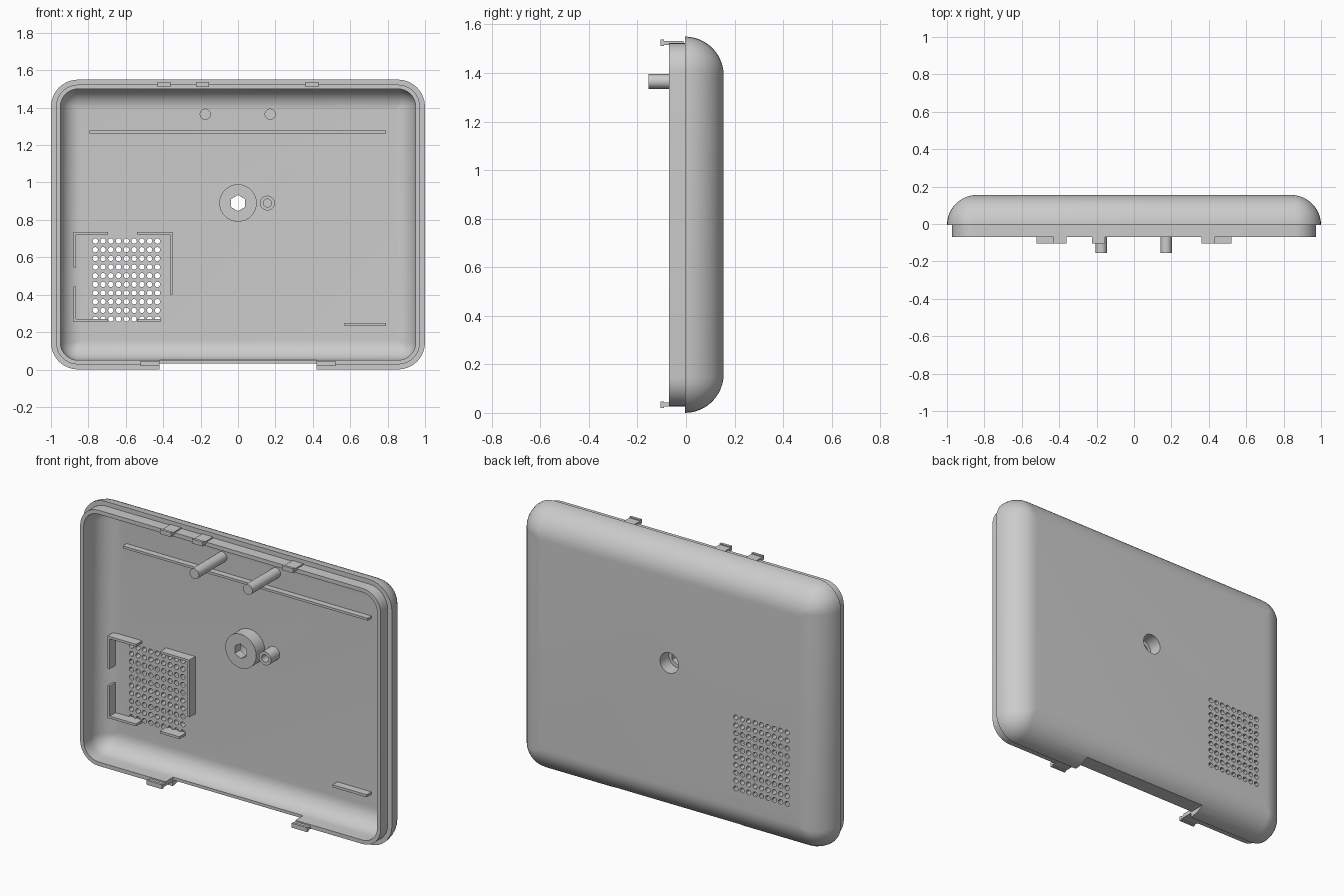
import bpy, bmesh, math
from mathutils import Matrix, Vector

if "Cube" in bpy.data.objects:
    bpy.data.objects.remove(bpy.data.objects["Cube"])

HX, HZ, RIM_R = 1.0, 0.775, 0.145     # half width, half height, corner radius
SEAM, FLOOR = -0.005, 0.105           # y of the rim seam and of the inner floor


def finish(bm, name):
    bmesh.ops.recalc_face_normals(bm, faces=bm.faces[:])
    me = bpy.data.meshes.new(name)
    bm.to_mesh(me)
    bm.free()
    ob = bpy.data.objects.new(name, me)
    bpy.context.collection.objects.link(ob)
    return ob


def add_box(bm, x0, x1, y0, y1, z0, z1):
    m = Matrix.Translation(((x0 + x1) / 2, (y0 + y1) / 2, (z0 + z1) / 2))
    m = m @ Matrix.Diagonal((x1 - x0, y1 - y0, z1 - z0, 1))
    bmesh.ops.create_cube(bm, size=1, matrix=m)


def add_rod(bm, x, z, r, y0, y1, n):
    m = Matrix.Translation((x, (y0 + y1) / 2, z)) @ Matrix.Rotation(math.pi / 2, 4, 'X')
    bmesh.ops.create_cone(bm, cap_ends=True, segments=n, radius1=r, radius2=r,
                          depth=y1 - y0, matrix=m)


def boxes(name, items):
    bm = bmesh.new()
    for b in items:
        add_box(bm, *b)
    return finish(bm, name)


def rods(name, items):
    bm = bmesh.new()
    for r in items:
        add_rod(bm, *r)
    return finish(bm, name)


def select(ob):
    bpy.ops.object.select_all(action='DESELECT')
    bpy.context.view_layer.objects.active = ob
    ob.select_set(True)


def cut(ob, cutter):
    mod = ob.modifiers.new("cut", 'BOOLEAN')
    mod.operation, mod.solver, mod.object = 'DIFFERENCE', 'EXACT', cutter
    select(ob)
    bpy.ops.object.modifier_apply(modifier=mod.name)
    bpy.data.objects.remove(cutter)


def smooth(ob):
    select(ob)
    bpy.ops.object.shade_smooth_by_angle(angle=math.radians(30))


def ring(bm, inset, y, n=8):
    # rounded rectangle, inset from the outer rim
    r = max(RIM_R - inset, 0.012)
    cx, cz = HX - inset - r, HZ - inset - r
    out = []
    for k, (sx, sz) in enumerate(((1, 1), (-1, 1), (-1, -1), (1, -1))):
        for i in range(n + 1):
            a = math.pi / 2 * (k + i / n)
            out.append(bm.verts.new((sx * cx + r * math.cos(a), y,
                                     HZ + sz * cz + r * math.sin(a))))
    return out


# Shell: outer bullnose, stepped lip, inner bullnose, closed by back and floor
def arc(radius, n=12):
    return [(0.16 - radius * math.cos(i / n * math.pi / 2),
             SEAM + radius * math.sin(i / n * math.pi / 2)) for i in range(n + 1)]


profile = arc(0.16)[::-1] + [(0.027, SEAM), (0.027, -0.07), (0.05, -0.07)] + arc(0.11)
bm = bmesh.new()
loops = [ring(bm, d, y) for d, y in profile]
for a, b in zip(loops, loops[1:]):
    for i in range(len(a)):
        j = (i + 1) % len(a)
        bm.faces.new((a[i], a[j], b[j], b[i]))
bm.faces.new(loops[0])
bm.faces.new(loops[-1])
shell = finish(bm, "back_cover")

# Cable notch in the lower edge
cut(shell, boxes("notch_cutter", [(-0.42, 0.42, -0.3, 0.3, -0.1, 0.033)]))
cut(shell, boxes("lip_cutter", [(-0.42, 0.42, -0.3, 0.0, -0.1, 0.1)]))

# Speaker grille holes and central mounting hole
holes = [(-0.763 + 0.0415 * i, 0.27 + 0.0463 * j, 0.0145, 0.05, 0.2, 12)
         for i in range(9) for j in range(10)]
holes.append((0, 0.89, 0.06, 0.05, 0.2, 24))
cut(shell, rods("hole_cutter", holes))
smooth(shell)

# Central boss: hexagonal bore with a wider pocket behind
boss = rods("mount_boss", [(0, 0.89, 0.1, 0.025, 0.115, 32)])
cut(boss, rods("hex_cutter", [(0, 0.89, 0.043, -0.1, 0.2, 6)]))
cut(boss, rods("pocket_cutter", [(0, 0.89, 0.06, 0.075, 0.2, 24)]))
smooth(boss)

# Screw boss beside it
screw = rods("screw_boss", [(0.157, 0.89, 0.04, 0.025, 0.115, 16)])
cut(screw, rods("screw_cutter", [(0.157, 0.89, 0.022, 0.0, 0.1, 12)]))
smooth(screw)

# Two long locating posts
smooth(rods("locating_posts", [(x, 1.365, 0.03, -0.155, 0.115, 20) for x in (-0.175, 0.172)]))

# Stiffening ribs
boxes("upper_rib", [(-0.795, 0.79, 0.07, 0.115, 1.263, 1.277)])
boxes("lower_rib", [(0.57, 0.79, 0.06, 0.115, 0.233, 0.248)])

# Speaker bracket walls
T = 0.014
boxes("speaker_bracket", [(x0, x1, 0.05, 0.115, z0, z1) for x0, x1, z0, z1 in (
    (-0.88, -0.695, 0.735 - T, 0.735), (-0.88, -0.88 + T, 0.545, 0.735 - T),
    (-0.88, -0.88 + T, 0.255 + T, 0.445), (-0.88, -0.695, 0.255, 0.255 + T),
    (-0.54, -0.415, 0.255, 0.255 + T), (-0.54, -0.35, 0.735 - T, 0.735),
    (-0.35 - T, -0.35, 0.40, 0.735 - T))])


# Snap clips: a tab on the lip with a thicker hook at its end
def clip(name, x0, x1, z, s):
    def span(a, b):
        return sorted((z + s * a, z + s * b))
    boxes(name, [(x0, x1, -0.09, -0.01, *span(-0.010, 0.006)),
                 (x0, x1, -0.105, -0.09, *span(-0.014, 0.012))])


for i, x in enumerate((-0.395, -0.19, 0.395)):
    clip(f"top_clip_{i + 1}", x - 0.035, x + 0.035, 1.525, 1)
for side, x in (("left", -0.47), ("right", 0.47)):
    clip(f"bottom_clip_{side}", x - 0.05, x + 0.05, 0.032, -1)
